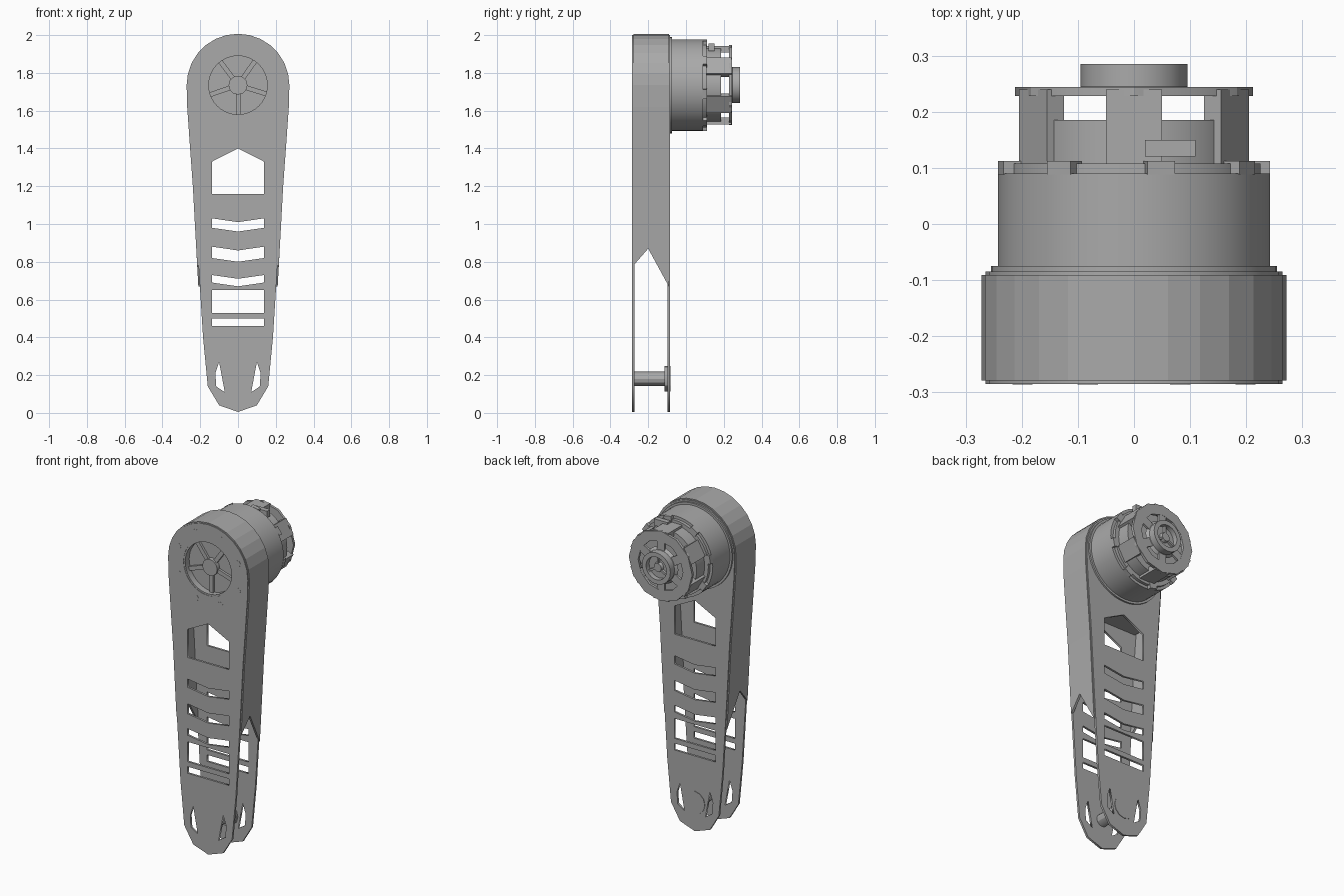
import bpy, bmesh, math
from mathutils import Matrix, Vector

if "Cube" in bpy.data.objects:
    bpy.data.objects.remove(bpy.data.objects["Cube"], do_unlink=True)

mat = bpy.data.materials.new("machined_grey")
mat.use_nodes = True
grey = (0.4, 0.4, 0.4, 1)
mat.diffuse_color = grey
mat.node_tree.nodes["Principled BSDF"].inputs["Base Color"].default_value = grey

AXIS_Z, HEAD_R = 1.735, 0.265
FRONT, BACK = -0.285, -0.085
# half-outline of the arm below the round head: (half width, height)
SIDE = [(0.262, 1.62), (0.248, 1.42), (0.232, 1.2), (0.21, 0.8),
        (0.185, 0.4), (0.16, 0.14), (0.1, 0.04)]


def finish(name, bm):
    bmesh.ops.remove_doubles(bm, verts=bm.verts, dist=1e-5)
    bmesh.ops.recalc_face_normals(bm, faces=bm.faces)
    me = bpy.data.meshes.new(name)
    bm.to_mesh(me)
    bm.free()
    me.materials.append(mat)
    ob = bpy.data.objects.new(name, me)
    bpy.context.collection.objects.link(ob)
    return ob


def smooth(ob):
    bpy.ops.object.select_all(action='DESELECT')
    ob.select_set(True)
    bpy.context.view_layer.objects.active = ob
    bpy.ops.object.shade_smooth_by_angle(angle=math.radians(30))


def lathe(name, profile, sides=40, x=0, z=AXIS_Z):
    """Spin a (radius, y) profile about an axis along y."""
    bm = bmesh.new()
    vs = [bm.verts.new((x + r, y, z)) for r, y in profile]
    es = [bm.edges.new(p) for p in zip(vs, vs[1:])]
    bmesh.ops.spin(bm, geom=vs + es, cent=(x, 0, z), axis=(0, 1, 0),
                   angle=math.tau, steps=sides)
    ob = finish(name, bm)
    smooth(ob)
    return ob


def ring(name, inner, outer, y0, y1, sides=40):
    return lathe(name, [(inner, y0), (outer, y0), (outer, y1), (inner, y1), (inner, y0)], sides)


def rod(name, r, y0, y1, sides=16, x=0, z=AXIS_Z):
    return lathe(name, [(0, y0), (r, y0), (r, y1), (0, y1)], sides, x, z)


def blocks(name, items):
    """Boxes given as (centre, size, turn about the motor axis)."""
    bm = bmesh.new()
    for centre, size, turn in items:
        pivot = Matrix.Translation((0, 0, AXIS_Z))
        m = pivot @ Matrix.Rotation(turn, 4, 'Y') @ pivot.inverted()
        m = m @ Matrix.Translation(centre) @ Matrix.Diagonal(Vector(size).to_4d())
        bmesh.ops.create_cube(bm, size=1, matrix=m)
    return finish(name, bm)


def plate(name, y0, y1, loops):
    """Flat plate from an outline loop followed by hole loops."""
    cu = bpy.data.curves.new(name, 'CURVE')
    cu.dimensions, cu.fill_mode, cu.extrude = '2D', 'BOTH', (y1 - y0) / 2
    for pts in loops:
        sp = cu.splines.new('POLY')
        sp.points.add(len(pts) - 1)
        for p, (x, z) in zip(sp.points, pts):
            p.co = (x, z, 0, 1)
        sp.use_cyclic_u = True
    tmp = bpy.data.objects.new(name + "_curve", cu)
    bpy.context.collection.objects.link(tmp)
    bpy.context.view_layer.update()
    bm = bmesh.new()
    bm.from_mesh(tmp.evaluated_get(bpy.context.evaluated_depsgraph_get()).to_mesh())
    bm.transform(Matrix.Translation((0, (y0 + y1) / 2, 0)) @ Matrix.Rotation(math.pi / 2, 4, 'X'))
    bpy.data.objects.remove(tmp, do_unlink=True)
    return finish(name, bm)


def circle(r, n=32, z=AXIS_Z):
    return [(r * math.cos(i * math.tau / n), z + r * math.sin(i * math.tau / n)) for i in range(n)]


# shared outline: round head, tapered sides, rounded foot
arc = [(HEAD_R * math.cos(math.pi * i / 14), AXIS_Z + HEAD_R * math.sin(math.pi * i / 14))
       for i in range(15)]
outline = arc + [(-x, z) for x, z in SIDE] + [(0, 0.005)] + SIDE[::-1]

# window openings separated by slightly bowed rungs
W = 0.138
windows = [[(-W, 1.16), (W, 1.16), (W, 1.33), (0, 1.4), (-W, 1.33)]]
for low, high in [(0.96, 1.01), (0.8, 0.86), (0.67, 0.71), (0.53, 0.65), (0.46, 0.5)]:
    bow = 0.02 if low > 0.6 else 0
    windows.append([(-W, low + bow), (0, low), (W, low + bow), (W, high + bow),
                    (0, high), (-W, high + bow)])
foot_holes = [[(s * x, z) for x, z in [(0.07, 0.11), (0.115, 0.14), (0.12, 0.21), (0.1, 0.27)]]
              for s in (-1, 1)]

plate("front_plate", FRONT, FRONT + 0.013, [outline, circle(0.165)] + windows + foot_holes)
plate("back_plate", BACK - 0.013, BACK, [outline] + windows + foot_holes)

# housing wall wrapped round the head, ending in notched cheeks
bm = bmesh.new()
rim = [(0.2185, 0.95)] + SIDE[2::-1] + arc + [(-x, z) for x, z in SIDE[:3]] + [(-0.2185, 0.95)]
f, b = FRONT + 0.006, BACK - 0.006
rows = [(bm.verts.new((x, f, z)), bm.verts.new((x, b, z))) for x, z in rim]
for p, q in zip(rows, rows[1:]):
    bm.faces.new((p[0], p[1], q[1], q[0]))
for s, (vf, vb) in ((1, rows[0]), (-1, rows[-1])):
    tips = [bm.verts.new((s * x, y, z)) for x, y, z in
            ((0.203, b, 0.67), (0.214, -0.2, 0.87), (0.209, f, 0.78))]
    bm.faces.new([vf, vb] + tips)
wall = finish("housing_wall", bm)
sol = wall.modifiers.new("thickness", 'SOLIDIFY')
sol.thickness, sol.offset = 0.014, 0

# web closing the head, and inner gearbox drum
blocks("head_web", [((0, -0.185, 1.45), (0.47, 0.18, 0.02), 0)])
rod("gearbox_drum", 0.2, FRONT + 0.04, BACK - 0.005, 40)

# front recess with hub, spokes and bolts
ring("front_recess_rim", 0.155, 0.17, FRONT + 0.002, FRONT + 0.045)
rod("front_hub", 0.05, FRONT + 0.015, FRONT + 0.05, 12)
blocks("front_spokes", [((0.1, FRONT + 0.035, AXIS_Z), (0.12, 0.018, 0.025), i * math.tau / 5 + 0.3)
                        for i in range(5)])
for i in range(8):
    a = (i + 0.5) * math.tau / 8
    rod("front_bolt", 0.018, FRONT - 0.001, FRONT + 0.01, 8,
        0.215 * math.cos(a), AXIS_Z + 0.215 * math.sin(a))

# foot pivot between the two plates
rod("foot_pin", 0.038, FRONT + 0.005, BACK - 0.005, 12, 0, 0.18)
rod("foot_bearing", 0.068, BACK - 0.03, BACK + 0.003, 12, 0, 0.18)

# motor: collar, drum, flange and stepped rear body
lathe("motor_drum", [(0, -0.092), (0.255, -0.092), (0.255, -0.075), (0.242, -0.075),
                     (0.242, 0.09), (0.225, 0.09), (0.225, 0.108), (0.2, 0.108),
                     (0.2, 0.185), (0, 0.185)], 48)
blocks("flange_lugs", [((0.225, 0.1, AXIS_Z), (0.035, 0.024, 0.05), i * math.tau / 8 + 0.2)
                       for i in range(8)])
blocks("cable_socket", [((0.065, 0.135, 1.935), (0.09, 0.03, 0.04), 0)])

# rear cage: legs, octagonal rim, spokes and hollow cap
cage = [i * math.tau / 6 + math.pi / 6 for i in range(6)]
blocks("cage_legs", [((0.19, 0.17, AXIS_Z), (0.035, 0.14, 0.1), a) for a in cage])
ring("cage_rim", 0.15, 0.212, 0.228, 0.244, 12)
blocks("cage_spokes", [((0.125, 0.236, AXIS_Z), (0.1, 0.014, 0.05), a) for a in cage])
lathe("rear_cap", [(0, 0.23), (0.11, 0.23), (0.095, 0.245), (0.095, 0.285), (0.068, 0.285),
                   (0.068, 0.255), (0.03, 0.255), (0.025, 0.272), (0, 0.272)], 24)
blocks("cap_ribs", [((0.048, 0.262, AXIS_Z), (0.05, 0.016, 0.012), a) for a in cage[::2]])
